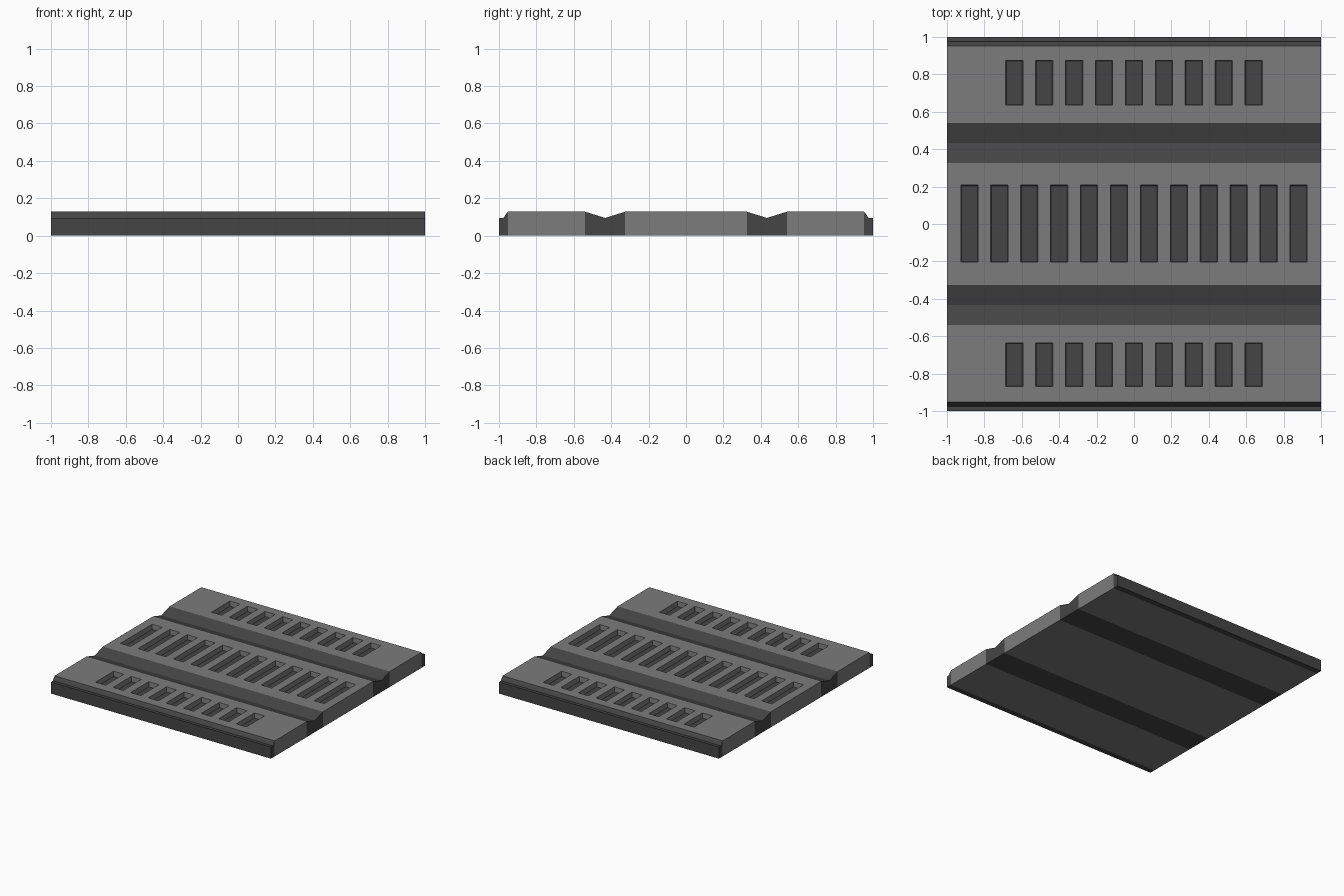
import bpy, bmesh

if "Cube" in bpy.data.objects:
    bpy.data.objects.remove(bpy.data.objects["Cube"])

TOP, LOW = 0.128, 0.095


def material(name, v):
    m = bpy.data.materials.new(name)
    m.diffuse_color = (v, v, v, 1)
    m.use_nodes = True
    m.node_tree.nodes["Principled BSDF"].inputs["Base Color"].default_value = m.diffuse_color
    return m


GREY = material("grey_panel", 0.2)
DARK = material("dark_trim", 0.06)


def finish(name, bm, mats):
    me = bpy.data.meshes.new(name)
    bm.to_mesh(me)
    bm.free()
    for m in mats:
        me.materials.append(m)
    ob = bpy.data.objects.new(name, me)
    bpy.context.collection.objects.link(ob)
    return ob


def strip(name, profile):
    """Extrude a (y, z) profile along the full width."""
    bm = bmesh.new()
    f = bm.faces.new([bm.verts.new((-1, y, z)) for y, z in profile])
    ext = bmesh.ops.extrude_face_region(bm, geom=[f], use_keep_orig=True)
    bmesh.ops.translate(bm, vec=(2, 0, 0),
                        verts=[g for g in ext["geom"] if isinstance(g, bmesh.types.BMVert)])
    bmesh.ops.recalc_face_normals(bm, faces=bm.faces)
    return finish(name, bm, [DARK])


def slotted_panel(name, y0, y1, s0, s1, count):
    """Slab with a row of recessed slots spanning s0..s1 in y."""
    centres = [(i - (count - 1) / 2) * 0.16 for i in range(count)]
    xs = [-1] + [c + d for c in centres for d in (-0.046, 0.046)] + [1]
    ys = [y0, s0, s1, y1]
    bm = bmesh.new()
    rows = [[bm.verts.new((x, y, TOP)) for x in xs] for y in ys]
    slots = []
    for j in range(3):
        for i in range(len(xs) - 1):
            f = bm.faces.new((rows[j][i], rows[j][i + 1], rows[j + 1][i + 1], rows[j + 1][i]))
            if j == 1 and i % 2 == 1:
                slots.append(f)
    # sides and underside
    rim = [e for e in bm.edges if e.is_boundary]
    ext = bmesh.ops.extrude_edge_only(bm, edges=rim)["geom"]
    for v in ext:
        if isinstance(v, bmesh.types.BMVert):
            v.co.z = 0
    bmesh.ops.edgeloop_fill(bm, edges=[e for e in ext if isinstance(e, bmesh.types.BMEdge)])
    bmesh.ops.recalc_face_normals(bm, faces=bm.faces)
    # recessed slots with slightly tapered walls and dark floors
    bmesh.ops.inset_individual(bm, faces=slots, thickness=0.005, depth=-0.04)
    for f in slots:
        f.material_index = 1
    return finish(name, bm, [GREY, DARK])


# three slotted panels
slotted_panel("centre_panel", -0.325, 0.325, -0.203, 0.208, 12)
slotted_panel("front_panel", -0.952, -0.54, -0.87, -0.635, 9)
slotted_panel("back_panel", 0.54, 0.952, 0.635, 0.875, 9)

# V-shaped grooves and stepped edge trims on both sides
for side, s in (("front", -1), ("back", 1)):
    strip(side + "_groove", [(s * y, z) for y, z in
                             ((0.325, 0), (0.54, 0), (0.54, TOP), (0.432, LOW), (0.325, TOP))])
    strip(side + "_edge_trim", [(s * y, z) for y, z in
                                ((0.952, 0), (1, 0), (1, LOW), (0.975, LOW),
                                 (0.968, 0.108), (0.952, TOP))])
